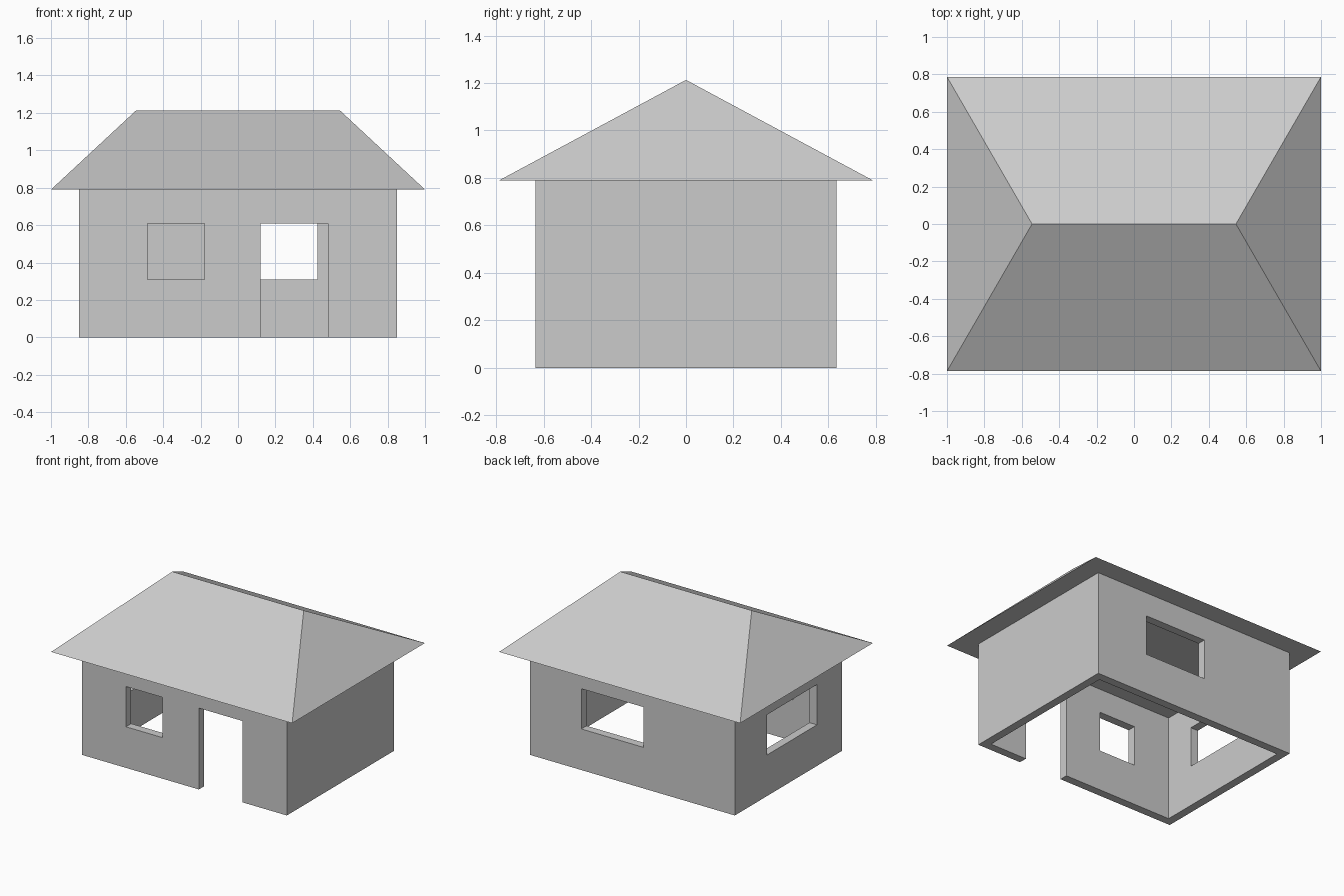
import bpy, bmesh

if "Cube" in bpy.data.objects:
    bpy.data.objects.remove(bpy.data.objects["Cube"])

WALL_X, WALL_Y, WALL_Z = 0.85, 0.635, 0.79   # outer half sizes and wall height
T = 0.062                                    # wall thickness
EAVE_X, EAVE_Y = 1.0, 0.787
RIDGE_X, RIDGE_Z = 0.545, 1.213
SILL, HEAD = 0.308, 0.61


def box(name, x0, x1, y0, y1, z0, z1):
    """Axis-aligned box given by its limits."""
    bm = bmesh.new()
    bmesh.ops.create_cube(bm, size=1)
    for v in bm.verts:
        v.co.x = x1 if v.co.x > 0 else x0
        v.co.y = y1 if v.co.y > 0 else y0
        v.co.z = z1 if v.co.z > 0 else z0
    return add(name, bm)


def add(name, bm):
    mesh = bpy.data.meshes.new(name)
    bm.to_mesh(mesh)
    bm.free()
    ob = bpy.data.objects.new(name, mesh)
    bpy.context.collection.objects.link(ob)
    return ob


def cut(target, cutter):
    """Subtract a hidden cutter from the target."""
    cutter.hide_render = True
    cutter.display_type = 'WIRE'
    mod = target.modifiers.new(cutter.name, 'BOOLEAN')
    mod.operation = 'DIFFERENCE'
    mod.solver = 'EXACT'
    mod.object = cutter


# Walls: a floorless shell
walls = box("walls", -WALL_X, WALL_X, -WALL_Y, WALL_Y, 0, WALL_Z)
cut(walls, box("room_cutter", -WALL_X + T, WALL_X - T,
               -WALL_Y + T, WALL_Y - T, -0.1, WALL_Z + 0.1))

# Door and window openings
F, B, L = -WALL_Y, WALL_Y, -WALL_X
openings = {
    "door_cutter":         (0.12, 0.48, F - 0.1, F + 0.15, -0.1, HEAD),
    "front_window_cutter": (-0.485, -0.18, F - 0.1, F + 0.15, SILL, HEAD),
    "back_window_cutter":  (-0.092, 0.424, B - 0.15, B + 0.1, SILL, HEAD),
    "left_window_cutter":  (L - 0.1, L + 0.15, -0.338, 0.255, SILL, HEAD),
}
for name, limits in openings.items():
    cut(walls, box(name, *limits))

# Hip roof: box with its top pinched into a ridge, flat closed underside
bm = bmesh.new()
bmesh.ops.create_cube(bm, size=2)
for v in bm.verts:
    if v.co.z > 0:
        v.co = (v.co.x * RIDGE_X, 0, RIDGE_Z)
    else:
        v.co = (v.co.x * EAVE_X, v.co.y * EAVE_Y, WALL_Z)
bmesh.ops.remove_doubles(bm, verts=bm.verts, dist=0.001)
bmesh.ops.recalc_face_normals(bm, faces=bm.faces)
add("hip_roof", bm)
